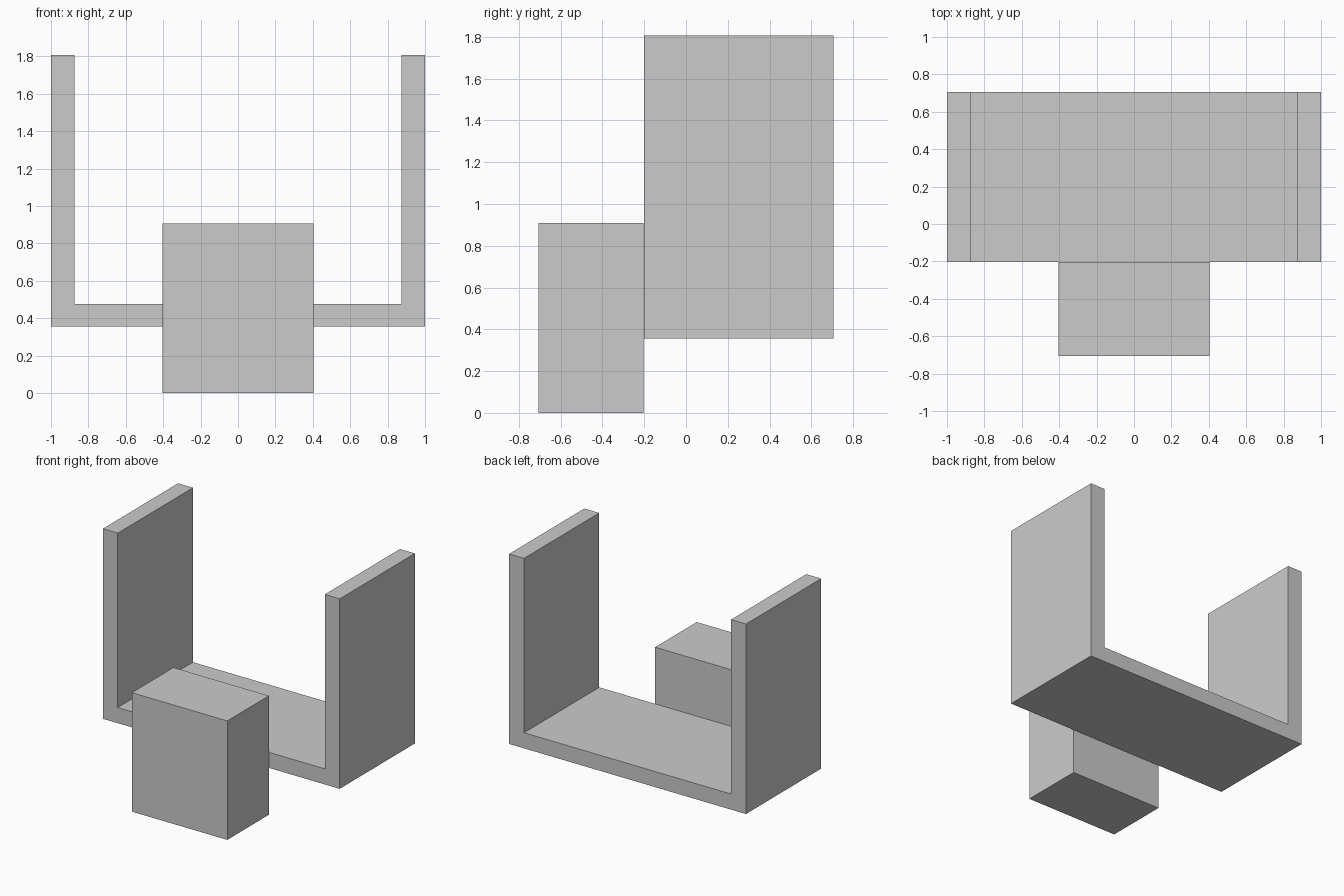
import bpy, bmesh

if "Cube" in bpy.data.objects:
    bpy.data.objects.remove(bpy.data.objects["Cube"])

def extrude_profile(name, profile, y0, y1):
    """Extrude a closed (x, z) outline from y0 to y1."""
    bm = bmesh.new()
    face = bm.faces.new([bm.verts.new((x, y0, z)) for x, z in profile])
    ext = bmesh.ops.extrude_face_region(bm, geom=[face])
    verts = [v for v in ext["geom"] if isinstance(v, bmesh.types.BMVert)]
    bmesh.ops.translate(bm, verts=verts, vec=(0, y1 - y0, 0))
    bmesh.ops.recalc_face_normals(bm, faces=bm.faces)
    mesh = bpy.data.meshes.new(name)
    bm.to_mesh(mesh)
    bm.free()
    obj = bpy.data.objects.new(name, mesh)
    bpy.context.collection.objects.link(obj)
    return obj

# U-shaped channel: floor with two upright side walls
half = [(1.0, 0.357), (1.0, 1.807), (0.874, 1.807), (0.874, 0.476)]
channel = half + [(-x, z) for x, z in reversed(half)]
extrude_profile("u_channel", channel, -0.202, 0.705)

# Solid block against the front of the channel
w, h = 0.403, 0.908
extrude_profile("front_block", [(-w, 0), (w, 0), (w, h), (-w, h)], -0.705, -0.203)
